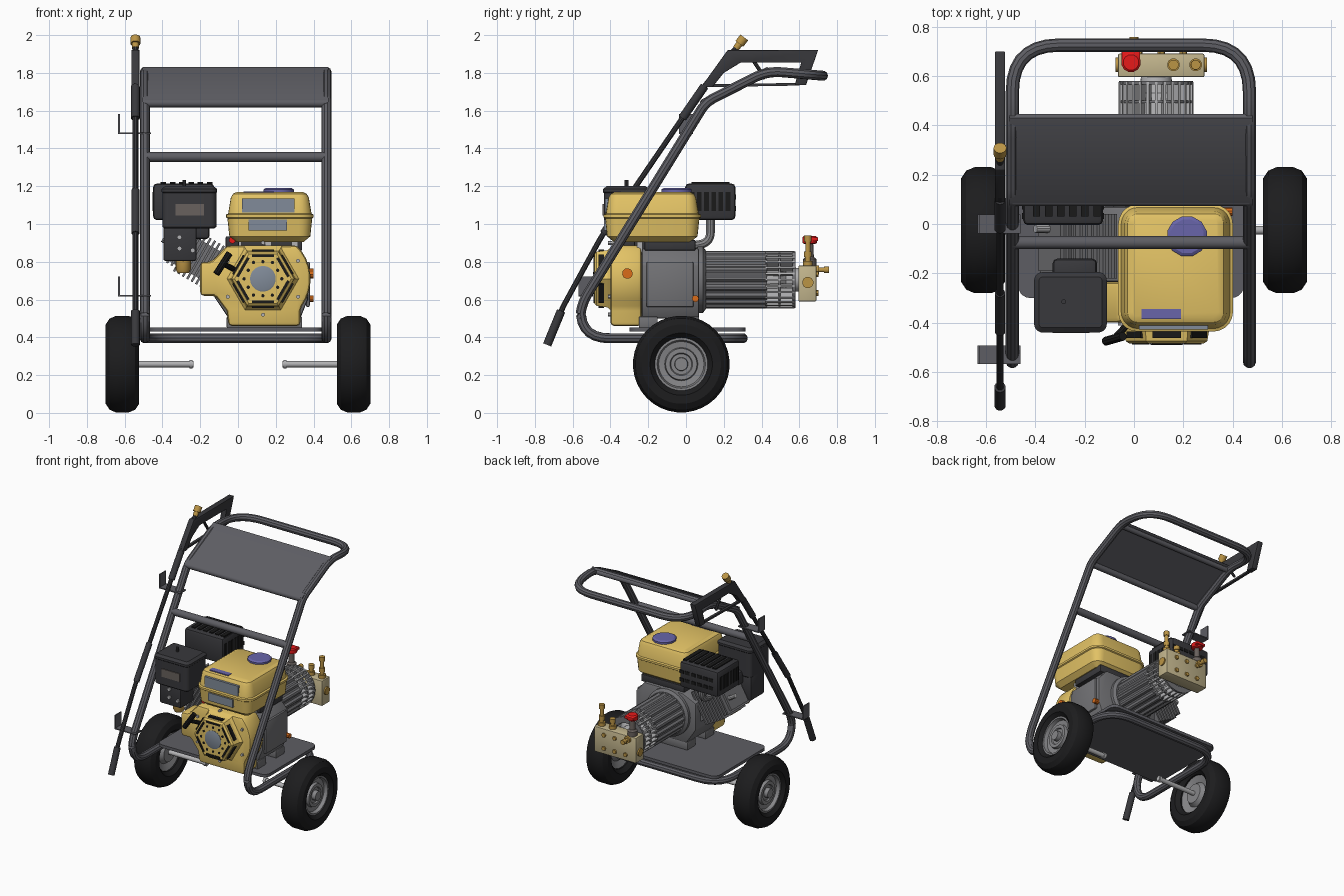
import bpy, bmesh
from math import sin, cos, pi, radians
from mathutils import Vector as V

if "Cube" in bpy.data.objects:
    bpy.data.objects.remove(bpy.data.objects["Cube"])

COL = dict(frame=(.11, .11, .125), rubber=(.012, .012, .013), rim=(.24, .24, .25), yellow=(.76, .54, .13),
           alloy=(.17, .17, .18), steel=(.45, .45, .46), dark=(.04, .04, .045), black=(.01, .01, .01),
           brass=(.5, .3, .06), cream=(.55, .47, .27), red=(.8, .01, .01), orange=(.7, .15, .01),
           blue=(.14, .13, .4), plate=(.22, .26, .32), brown=(.14, .12, .11))
MAT = {}
for k, c in COL.items():
    MAT[k] = bpy.data.materials.new(k)
    MAT[k].diffuse_color = (*c, 1)


def loft(name, rings, mat, closed=False, bevel=0):
    bm = bmesh.new()
    rs = [[bm.verts.new(p) for p in r] for r in rings]
    n = len(rs[0])
    for a, b in zip(rs, rs[1:] + (rs[:1] if closed else [])):
        for i in range(n):
            bm.faces.new((a[i], a[(i + 1) % n], b[(i + 1) % n], b[i]))
    if not closed:
        bm.faces.new(rs[0])
        bm.faces.new(rs[-1])
    bmesh.ops.recalc_face_normals(bm, faces=bm.faces)
    me = bpy.data.meshes.new(name)
    bm.to_mesh(me)
    bm.free()
    ob = bpy.data.objects.new(name, me)
    bpy.context.collection.objects.link(ob)
    me.materials.append(MAT[mat])
    if bevel:
        m = ob.modifiers.new("bevel", 'BEVEL')
        m.width, m.segments = bevel, 2
    return ob


def prism(name, pts, axis, lo, hi, mat, bevel=0):
    f = {'x': lambda a, b, h: (h, a, b), 'y': lambda a, b, h: (a, h, b), 'z': lambda a, b, h: (a, b, h)}[axis]
    return loft(name, [[f(a, b, h) for a, b in pts] for h in (lo, hi)], mat, bevel=bevel)


def box(name, x0, x1, y0, y1, z0, z1, mat, bevel=0):
    return prism(name, [(x0, y0), (x1, y0), (x1, y1), (x0, y1)], 'z', z0, z1, mat, bevel)


def turn(name, o, d, prof, mat, n=24, closed=False):
    o, d = V(o), V(d).normalized()
    u = d.orthogonal().normalized()
    v = d.cross(u)
    return loft(name, [[o + d * h + (u * cos(2 * pi * i / n) + v * sin(2 * pi * i / n)) * r for i in range(n)]
                       for h, r in prof], mat, closed)


def rod(name, a, b, r, mat, n=16):
    d = V(b) - V(a)
    return turn(name, a, d, [(0, r), (d.length, r)], mat, n)


def tube(name, pts, r, mat, cyclic=False):
    # pts: (x, y, z, corner fillet)
    out, n = [], len(pts)
    for i, p in enumerate(pts):
        c, f = V(p[:3]), p[3]
        if f == 0:
            out.append(c)
            continue
        a = c + (V(pts[i - 1][:3]) - c).normalized() * f
        b = c + (V(pts[(i + 1) % n][:3]) - c).normalized() * f
        for t in [k / 7 for k in range(8)]:
            out.append(a * (1 - t) ** 2 + c * 2 * t * (1 - t) + b * t * t)
    cu = bpy.data.curves.new(name, 'CURVE')
    cu.dimensions, cu.bevel_depth, cu.bevel_resolution, cu.use_fill_caps = '3D', r, 3, True
    s = cu.splines.new('POLY')
    s.points.add(len(out) - 1)
    for q, c in zip(s.points, out):
        q.co = (*c, 1)
    s.use_cyclic_u = cyclic
    cu.materials.append(MAT[mat])
    ob = bpy.data.objects.new(name, cu)
    bpy.context.collection.objects.link(ob)
    return ob


def rrect(x0, x1, y0, y1, r, z, ins=0):
    pts = []
    for k, (cx, cy) in enumerate([(x1 - r, y1 - r), (x0 + r, y1 - r), (x0 + r, y0 + r), (x1 - r, y0 + r)]):
        for j in range(6):
            a = k * pi / 2 + j * pi / 10
            pts.append((cx + (r - ins) * cos(a), cy + (r - ins) * sin(a), z))
    return pts


# tubular frame, one closed loop
L, R = -.493, .468
side = [(.725, 1.785, .19), (.43, 1.81, .08), (.105, 1.645, .05), (-.555, .575, .07), (-.567, .395, .165), (.3, .395, .19)]
tube("frame_tube", [(R, *p) for p in side] + [(L, *p) for p in reversed(side)], .027, "frame", True)
for nm, y, z, r in [("middle", -.075, 1.355, .026), ("lower", .095, 1.64, .022), ("upper", .42, 1.795, .018)]:
    rod(nm + "_crossbar", (L, y, z), (R, y, z), r, "frame")
prism("sloped_panel", [(.075, 1.645), (.085, 1.66), (.43, 1.832), (.445, 1.82)], 'x', -.505, .48, "frame")
loft("deck_plate", [rrect(-.47, .445, -.3, .315, .05, z) for z in (.43, .452)], "frame")

# wheels and stub axles
tire = [(-.06, .138), (-.088, .165), (-.089, .21), (-.068, .242), (-.035, .256),
        (.035, .256), (.068, .242), (.089, .21), (.088, .165), (.06, .138)]
rim = [(-.06, .03), (-.06, .07), (-.03, .09), (-.05, .14), (.065, .14), (.065, .128), (.04, .12), (.035, .088),
       (.055, .083), (.055, .06), (.045, .055), (.045, .036), (.075, .034), (.075, .015)]
for s, nm in ((-1, "left"), (1, "right")):
    o = (s * .612, -.025, .258)
    turn(nm + "_tire", o, (s, 0, 0), tire, "rubber", 36, True)
    turn(nm + "_rim", o, (s, 0, 0), rim, "rim", 32)
    rod(nm + "_axle", (s * .235, -.025, .258), (s * .68, -.025, .258), .017, "steel")
    rod(nm + "_axle_collar", (s * .24, -.025, .258), (s * .258, -.025, .258), .023, "steel")

# spray lance with sleeves, gun body and brass tip
X = -.543
path = [(-.735, .36), (-.655, .555), (-.45, .93), (.09, 1.72), (.285, 1.955)]
tube("lance_pipe", [(X, y, z, 0 if i in (0, 4) else .05) for i, (y, z) in enumerate(path)], .015, "dark")


def at(z):
    for (y0, z0), (y1, z1) in zip(path, path[1:]):
        if z <= z1:
            return (X, y0 + (y1 - y0) * (z - z0) / (z1 - z0), z)


for nm, a, b, r in [("nozzle", .36, .54, .023), ("middle", .95, 1.18, .021), ("upper", 1.56, 1.73, .023)]:
    rod("lance_sleeve_" + nm, at(a), at(b), r, "dark")
prism("gun_body", [(.08, 1.725), (.22, 1.92), (.7, 1.922), (.635, 1.735), (.575, 1.735), (.61, 1.855),
                   (.29, 1.855), (.2, 1.8), (.14, 1.725)], 'x', X - .021, X + .021, "dark", .004)
prism("trigger_guard", [(.13, 1.725), (.13, 1.74), (.6, 1.747), (.6, 1.733)], 'x', X - .01, X + .01, "dark")
rod("trigger", (X, .36, 1.86), (X, .42, 1.77), .01, "dark", 8)
turn("brass_tip", (X, .265, 1.93), (0, .6, .8), [(0, .018), (.03, .018), (.03, .026), (.072, .026)], "brass", 16)

# lance hooks
for nm, y, z in [("upper", 0, 1.477), ("lower", -.53, .617)]:
    box(nm + "_hook_arm", -.634, -.46, y - .038, y + .038, z, z + .008, "frame")
    box(nm + "_hook_lip", -.634, -.626, y - .038, y + .038, z, z + .105, "frame")

# crankcase and feet
CX, CZ = .132, .71
prism("crankcase", [(-.13, .62), (-.05, .5), (.33, .5), (.37, .6), (.37, .79), (.3, .87), (-.02, .87), (-.13, .82)],
      'y', -.235, .07, "alloy", .012)
box("crankcase_side_cover", .36, .38, -.21, .04, .56, .8, "alloy", .008)
for y in (-.2, .02):
    box("engine_foot", -.06, .34, y - .05, y + .05, .45, .51, "alloy", .006)
box("tank_bracket", -.02, .34, -.22, .05, .86, .915, "dark", .006)
for x in (.0, .16, .3):
    box("tank_post", x - .018, x + .018, -.26, -.23, .85, .94, "steel")

# yellow fan housing
arc = [(CX + .252 * cos(radians(a)), CZ + .252 * sin(radians(a))) for a in range(-35, 46, 10)]
arc += [(.27, .885), (-.06, .885), (-.11, .83), (-.14, .8), (-.2, .8), (-.2, .62), (-.12, .62), (-.06, .54), (-.05, .46), (.33, .46), (.33, .54)]
prism("fan_housing", arc, 'y', -.4, -.235, "yellow", .02)


def hexa(r, y):
    return [(CX + r * cos(i * pi / 3), y, CZ + r * sin(i * pi / 3)) for i in range(6)]


loft("recoil_cover", [hexa(.2, -.39), hexa(.175, -.415), hexa(.165, -.475), hexa(.15, -.485)], "yellow")
for i in range(6):
    a = i * pi / 3 + pi / 6
    c, t = V((CX + .122 * cos(a), 0, CZ + .122 * sin(a))), V((-sin(a), 0, cos(a)))
    n = V((cos(a), 0, sin(a)))
    for nm, f, h, y0, y1 in [("front", .122, .007, -.489, -.48), ("side", .149, .006, -.462, -.435)]:
        m = V((CX, 0, CZ)) + n * f
        q = [m + t * .058 + n * h, m - t * .058 + n * h, m - t * .058 - n * h, m + t * .058 - n * h]
        prism("recoil_slot_" + nm, [(p.x, p.z) for p in q], 'y', y0, y1, "black")
    for b, r in ((a, .09), (a + pi / 6, .1)):
        p = (CX + r * cos(b), -.48, CZ + r * sin(b))
        turn("recoil_hole", p, (0, -1, 0), [(0, .009), (.008, .009)], "black", 10)
    p = (CX + .215 * cos(a), -.39, CZ + .19 * sin(a))
    turn("cover_bolt", p, (0, -1, 0), [(0, .011), (.022, .011)], "steel", 6)
turn("recoil_hub", (CX, -.48, CZ), (0, -1, 0), [(0, .068), (.008, .068), (.011, .06)], "plate", 28)
rod("pull_handle", (-.115, -.475, .735), (-.045, -.455, .845), .018, "black", 10)
rod("pull_stem", (-.08, -.465, .79), (-.02, -.4, .76), .014, "black", 10)
rod("stop_switch", (-.03, -.33, .915), (-.03, -.37, .915), .018, "red", 12)
box("switch_box", -.065, .005, -.33, -.27, .87, .935, "dark", .006)
rod("oil_cap_front", (.34, -.31, .738), (.4, -.31, .738), .028, "orange", 10)
rod("oil_cap_rear", (.35, .05, .605), (.4, .05, .605), .018, "orange", 10)

# fuel tank
loft("fuel_tank", [rrect(-.06, .397, -.432, .075, .075, z, i) for z, i in
                   [(.905, .05), (.935, .014), (1.03, .004), (1.035, -.004), (1.05, -.004), (1.055, .008),
                    (1.14, .022), (1.16, .034), (1.17, .055)]], "yellow")
turn("tank_cap", (.215, -.05, 1.165), (0, 0, 1), [(0, .07), (.004, .083), (.018, .083), (.026, .07)], "blue", 12)
box("top_plate", .03, .19, -.385, -.345, 1.165, 1.173, "blue")
box("front_plate_upper", .02, .3, -.428, -.41, 1.06, 1.135, "plate")
box("front_plate_lower", .055, .26, -.434, -.41, .965, 1.025, "plate")

# finned cylinder, tilted
for i in range(9):
    d = (i - 4) * .027
    w = .125 if i > 1 else .105
    f = box("cylinder_fin", d - .006, d + .006, -.13, .13, -w, w, "alloy")
    f.location, f.rotation_euler = (-.23, -.09, .83), (0, radians(30), 0)
core = box("cylinder_core", -.13, .2, -.1, .1, -.09, .09, "alloy")
core.location, core.rotation_euler = (-.23, -.09, .83), (0, radians(30), 0)
rod("spark_plug", (-.3, -.02, .86), (-.4, -.02, .92), .016, "steel", 10)

# carburettor and air cleaner
box("carburettor", -.395, -.22, -.37, -.21, .805, .99, "dark", .01)
for x, z in ((-.31, .87), (-.31, .93), (-.24, .86)):
    turn("carburettor_screw", (x, -.365, z), (0, -1, 0), [(0, .013), (.02, .013)], "steel", 8)
turn("carburettor_bowl", (-.29, -.29, .81), (0, 0, -1), [(0, .04), (.05, .04), (.07, .03)], "brass", 16)
loft("air_cleaner", [rrect(-.4, -.115, -.435, -.2, .03, z, i) for z, i in
                     [(.975, .012), (.985, 0), (1.165, 0), (1.17, -.005), (1.185, -.005), (1.2, .015)]], "dark")
box("air_cleaner_plate", -.33, -.18, -.441, -.43, 1.045, 1.105, "brown")
rod("air_cleaner_knob", (-.285, -.315, 1.19), (-.285, -.315, 1.232), .01, "dark", 8)
box("intake_duct", -.33, -.15, -.24, -.14, .92, 1.02, "dark", .02)

# muffler with vents and exhaust pipe
box("muffler", -.45, -.125, -.005, .262, 1.02, 1.215, "dark", .022)
for i in range(6):
    x = -.41 + i * .049
    box("muffler_top_vent", x, x + .03, .03, .23, 1.21, 1.222, "black")
    for z in (1.07, 1.13):
        box("muffler_rear_vent", x, x + .035, .255, .266, z, z + .025, "black")
    y = .02 + i * .038
    box("muffler_side_vent", -.122, -.128, y, y + .025, 1.07, 1.17, "black")
    box("muffler_left_vent", -.447, -.453, y, y + .025, 1.07, 1.17, "black")
tube("exhaust_pipe", [(-.22, .0, .88, 0), (-.22, .13, .9, .06), (-.22, .13, 1.05, 0)], .024, "rim")

# ribbed drive body and cooling cage
PX, PZ = .09, .705
turn("drive_flange", (PX, .06, PZ), (0, 1, 0), [(0, .175), (.03, .175), (.045, .155)], "alloy", 32)
prism("drive_body", [(PX + r * cos(i * pi / 36), PZ + r * sin(i * pi / 36)) for i in range(72)
                     for r in [(.152, .152, .14, .14)[i % 4]]], 'y', .09, .43, "alloy")
turn("cage_core", (PX, .43, PZ), (0, 1, 0), [(0, .12), (.06, .115), (.1, .07), (.18, .06)], "steel", 24)
for i in range(28):
    a = i * pi / 14
    c, t = V((cos(a), sin(a))), V((-sin(a), cos(a))) * .005
    q = [c * .11 + t, c * .152 + t, c * .152 - t, c * .11 - t]
    prism("cage_bar", [(PX + p.x, PZ + p.y) for p in q], 'y', .42, .575, "steel")
turn("cage_ring", (PX, .565, PZ), (0, 1, 0), [(0, .105), (0, .15), (.014, .15), (.014, .105)], "alloy", 32, True)
turn("cage_band", (PX, .49, PZ), (0, 1, 0), [(0, .125), (0, .148), (.01, .148), (.01, .125)], "alloy", 32, True)

# pump manifold with fittings
box("pump_manifold", -.065, .285, .595, .69, .59, .78, "cream", .006)
for x in (.02, .11, .2):
    for z in (.635, .735):
        turn("manifold_bolt", (x, .685, z), (0, 1, 0), [(0, .016), (.016, .016)], "brass", 6)
fit = [(0, .026), (.03, .026), (.03, .015), (.05, .015), (.05, .021), (.08, .021)]
turn("regulator_stem", (-.012, .655, .775), (0, 0, 1), [(0, .035), (.04, .035), (.05, .022), (.13, .018)], "brown", 16)
turn("regulator_knob", (-.012, .655, .895), (0, 0, 1), [(0, .03), (.005, .04), (.035, .04), (.042, .032)], "red", 12)
box("regulator_lever", -.05, .025, .65, .7, .91, .93, "red", .004)
turn("top_fitting_short", (.16, .645, .775), (0, 0, 1), fit, "brass", 12)
turn("top_fitting_tall", (.25, .645, .775), (0, 0, 1), fit + [(.08, .014), (.13, .014), (.13, .02), (.163, .02)], "brass", 12)
turn("rear_fitting", (0, .685, .757), (0, 1, 0), [(0, .025), (.02, .025), (.02, .012), (.045, .012), (.045, .018), (.073, .018)], "brass", 12)
turn("side_fitting_right", (.28, .645, .69), (1, 0, 0), [(0, .03), (.015, .03), (.015, .02)], "brass", 12)
turn("side_fitting_left", (-.06, .645, .66), (-1, 0, 0), [(0, .03), (.015, .03), (.015, .02)], "brass", 12)

# curves to mesh, smooth shading with sharp edges kept
bpy.ops.object.select_all(action='SELECT')
bpy.context.view_layer.objects.active = bpy.data.objects["frame_tube"]
bpy.ops.object.convert(target='MESH')
bpy.ops.object.shade_smooth_by_angle(angle=radians(32))

for m in bpy.data.materials:
    if m.users and not m.is_grease_pencil:
        m.use_nodes = True
        m.node_tree.nodes["Principled BSDF"].inputs["Base Color"].default_value = m.diffuse_color
